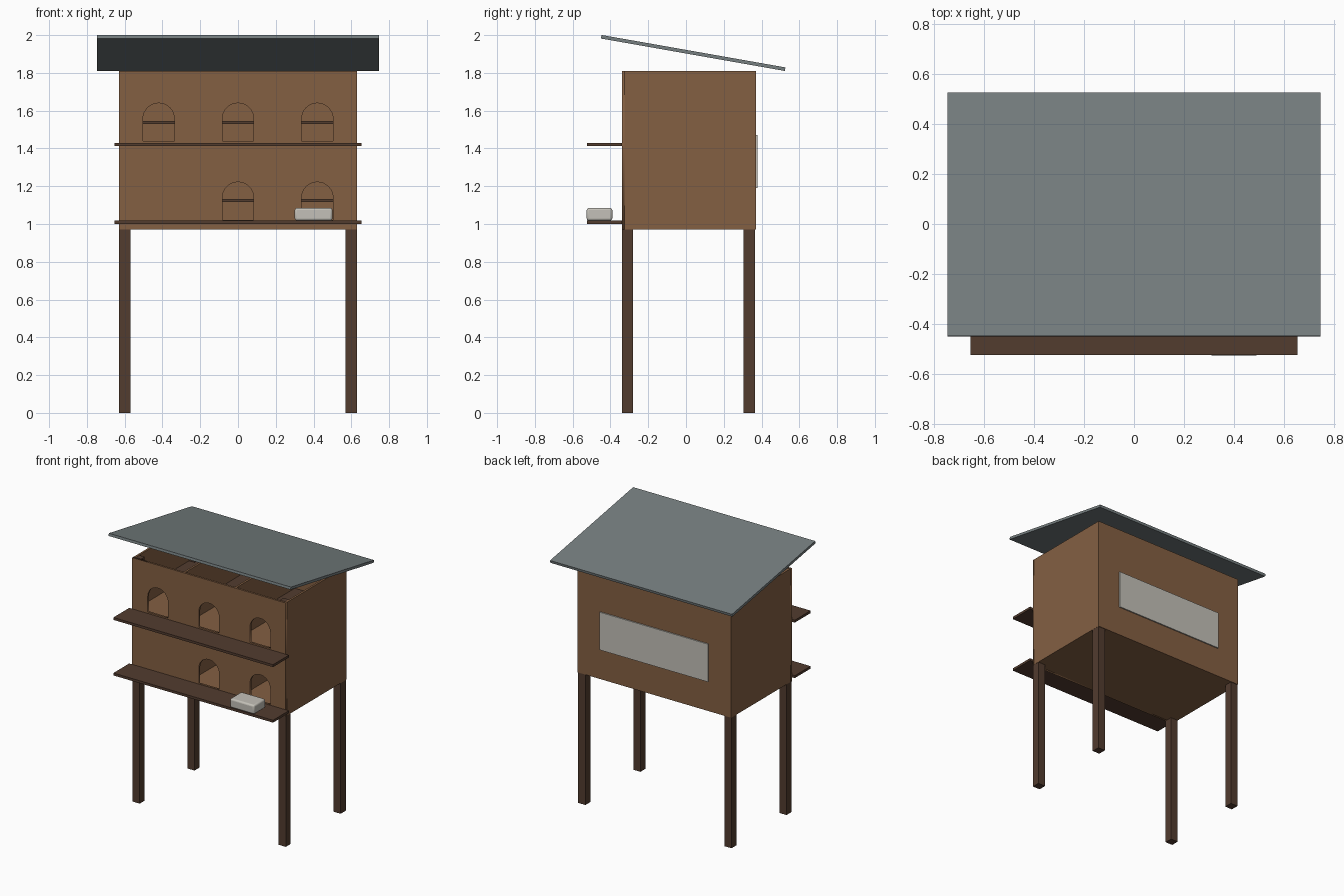
import bpy, math

if "Cube" in bpy.data.objects:
    bpy.data.objects.remove(bpy.data.objects["Cube"])

def material(name, rgb):
    m = bpy.data.materials.new(name)
    m.diffuse_color = (*rgb, 1)
    m.use_nodes = True
    m.node_tree.nodes["Principled BSDF"].inputs["Base Color"].default_value = m.diffuse_color
    return m

WOOD = material("wood", (0.23, 0.115, 0.055))
DARK = material("dark_wood", (0.085, 0.045, 0.028))
SLATE = material("slate", (0.18, 0.21, 0.215))
PALE = material("pale", (0.55, 0.53, 0.48))

def box(name, x, y, z, mat, bevel=0):
    """Box given by its (min, max) range on each axis."""
    bpy.ops.mesh.primitive_cube_add(size=1, location=[(a + b) / 2 for a, b in (x, y, z)])
    o = bpy.context.object
    o.name = name
    o.scale = [b - a for a, b in (x, y, z)]
    bpy.ops.object.transform_apply(location=False, rotation=False, scale=True)
    o.data.materials.append(mat)
    if bevel:
        m = o.modifiers.new("bevel", 'BEVEL')
        m.width, m.segments = bevel, 3
        bpy.ops.object.shade_smooth_by_angle()
    return o

BOTTOM, TOP, T = 0.97, 1.81, 0.015

# corner posts, running from the ground up inside the box
for sx, side in ((-1, "left"), (1, "right")):
    for y, end in (((-0.338, -0.28), "front"), ((0.305, 0.365), "back")):
        box(f"{end}_{side}_post", sorted((sx * 0.57, sx * 0.629)), y, (0, TOP - 0.001), DARK)
    # side wall and compartment divider
    box(f"{side}_wall", sorted((sx * (0.63 - T), sx * 0.63)), (-0.325, 0.355), (BOTTOM, TOP), WOOD)
    box(f"{side}_divider", (sx * 0.21 - T / 2, sx * 0.21 + T / 2), (-0.325, 0.355),
        (BOTTOM + T, TOP), WOOD)

box("back_wall", (-0.63, 0.63), (0.355, 0.37), (BOTTOM, TOP), WOOD)
box("back_door", (-0.445, 0.445), (0.365, 0.379), (1.19, 1.47), PALE)

# floors, inner shelves and landing boards for each storey
for label, floor, board in (("lower", BOTTOM, 1.0), ("upper", 1.41, 1.412)):
    box(f"{label}_floor", (-0.615, 0.615), (-0.325, 0.355), (floor, floor + T), WOOD)
    box(f"{label}_nest_shelf", (-0.615, 0.615), (0.02, 0.355),
        (board + 0.117, board + 0.132), DARK)
    box(f"{label}_landing_board", (-0.655, 0.655), (-0.525, -0.34), (board, board + 0.018), DARK)

# front wall: filled outline with arched doorways
def arch(cx, base, r=0.083, straight=0.117, n=16):
    top = [(cx + r * math.cos(math.pi * i / n), base + straight + r * math.sin(math.pi * i / n))
           for i in range(n + 1)]
    return [(cx - r, base), (cx + r, base)] + top

outlines = [[(-0.63, BOTTOM), (0.63, BOTTOM), (0.63, TOP), (-0.63, TOP)]]
outlines += [arch(x, 1.44) for x in (-0.42, 0, 0.42)]
outlines += [arch(x, 1.022) for x in (0, 0.42)]
curve = bpy.data.curves.new("front_wall", 'CURVE')
curve.dimensions, curve.fill_mode, curve.extrude = '2D', 'BOTH', T / 2
for pts in outlines:
    s = curve.splines.new('POLY')
    s.points.add(len(pts) - 1)
    for p, (x, z) in zip(s.points, pts):
        p.co = (x, z, 0, 1)
    s.use_cyclic_u = True
front = bpy.data.objects.new("front_wall", curve)
front.location.y = -0.34 + T / 2
front.rotation_euler.x = math.pi / 2
curve.materials.append(WOOD)
bpy.context.collection.objects.link(front)
bpy.ops.object.select_all(action='DESELECT')
front.select_set(True)
bpy.context.view_layer.objects.active = front
bpy.ops.object.convert(target='MESH')

# sloping roof sheet
roof = box("roof", (-0.747, 0.747), (0.038 - 0.4945, 0.038 + 0.4945), (1.896, 1.915), SLATE)
roof.rotation_euler.x = math.radians(-10)

# feed block on the lower landing board
box("feed_block", (0.3, 0.5), (-0.526, -0.39), (1.018, 1.085), PALE, bevel=0.012)
